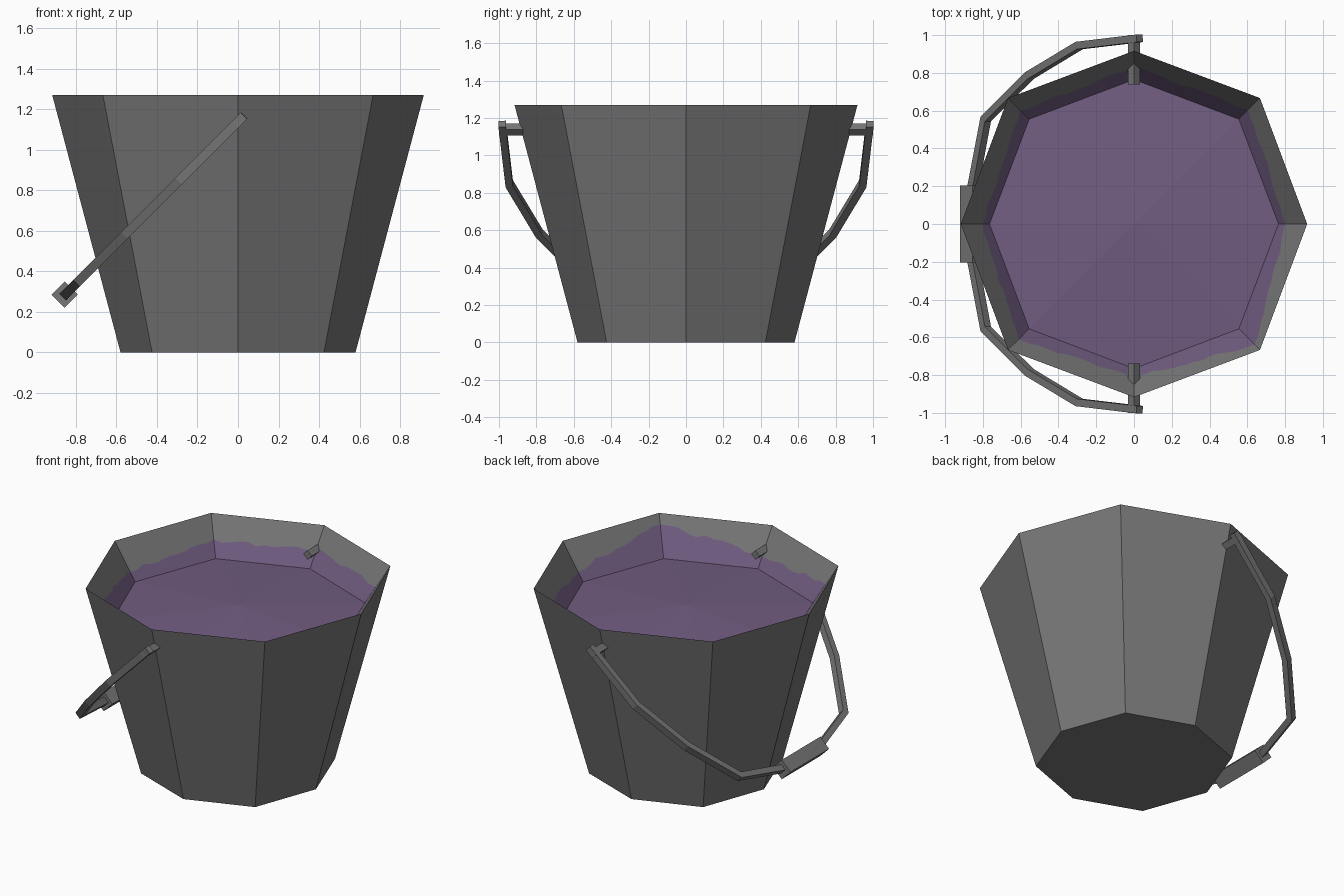
import bpy, bmesh, math, random
from mathutils import Vector, Matrix

if "Cube" in bpy.data.objects:
    bpy.data.objects.remove(bpy.data.objects["Cube"])

random.seed(4)


def material(name, rgb):
    m = bpy.data.materials.new(name)
    m.diffuse_color = (*rgb, 1)
    m.use_nodes = True
    m.node_tree.nodes["Principled BSDF"].inputs["Base Color"].default_value = m.diffuse_color
    return m


GREY = material("grey metal", (0.185, 0.185, 0.185))
PURPLE = material("purple liquid", (0.165, 0.108, 0.22))


def make_object(name, bm, *mats):
    me = bpy.data.meshes.new(name)
    bm.to_mesh(me)
    bm.free()
    for m in mats:
        me.materials.append(m)
    ob = bpy.data.objects.new(name, me)
    bpy.context.collection.objects.link(ob)
    return ob


STEPS = 12  # points along each of the eight sides


def octagon(axis, diag, z):
    """Octagon ring with corners on the axes (axis) and diagonals (diag)."""
    corners = []
    for k in range(8):
        a, r = k * math.pi / 4, diag if k % 2 else axis
        corners.append(Vector((r * math.cos(a), r * math.sin(a), z)))
    return [corners[k].lerp(corners[(k + 1) % 8], j / STEPS)
            for k in range(8) for j in range(STEPS)]


bottom = octagon(0.58, 0.60, 0)
rim = octagon(0.917, 0.943, 1.27)
surface = octagon(0.765, 0.785, 1.035)

# wavy stain edge on the inner wall, as a fraction of its height per corner
stain = [0.27, 0.45, 0.45, 0.38, 0.28, 0.5, 0.3, 0.75]
edge = []
for i, (lo, hi) in enumerate(zip(surface, rim)):
    k, t = i // STEPS, (i % STEPS) / STEPS
    f = stain[k] * (1 - t) + stain[(k + 1) % 8] * t + random.uniform(-0.05, 0.05)
    edge.append(lo.lerp(hi, f))

# bucket: outer wall, inner wall and stained band lofted through the rings
bm = bmesh.new()
rings = [[bm.verts.new(p) for p in ring] for ring in (bottom, rim, edge, surface)]
n = len(bottom)
for s in range(3):
    a, b = rings[s], rings[s + 1]
    for i in range(n):
        j = (i + 1) % n
        bm.faces.new((a[i], a[j], b[j], b[i])).material_index = int(s == 2)
bm.faces.new(rings[0][::-1])
make_object("bucket", bm, GREY, PURPLE)

# liquid: shallow eight-sided dome
bm = bmesh.new()
ring = [bm.verts.new(p) for p in surface[::STEPS]]
top = bm.verts.new((0, 0, 1.085))
for i in range(8):
    bm.faces.new((ring[i], ring[(i + 1) % 8], top))
make_object("liquid", bm, PURPLE)

# handle: rectangular bar swept in a plane hanging 45 degrees towards -x
HINGE_Z = 1.138
half = [(-0.03, 0.983), (0.29, 0.945), (0.555, 0.785), (0.785, 0.555), (0.852, 0.2)]
path = [Vector((d * math.sqrt(2), y)) for d, y in half]
path += [Vector((p.x, -p.y)) for p in reversed(path)]
along = Vector((-1, 0, -1)).normalized()
normal = Vector((-1, 0, 1)).normalized()
bm = bmesh.new()
prev = None
for i, p in enumerate(path):
    d1 = (p - path[max(i - 1, 0)]).normalized()
    d2 = (path[min(i + 1, len(path) - 1)] - p).normalized()
    d = (d1 + d2).normalized()
    side = Vector((-d.y, d.x))
    sect = []
    for u, v in ((-1, -1), (1, -1), (1, 1), (-1, 1)):
        q = p + side * u * 0.02
        sect.append(bm.verts.new(Vector((0, q.y, HINGE_Z)) + along * q.x + normal * v * 0.023))
    if prev:
        for k in range(4):
            bm.faces.new((prev[k], prev[(k + 1) % 4], sect[(k + 1) % 4], sect[k]))
    else:
        bm.faces.new(sect[::-1])
    prev = sect
bm.faces.new(prev)
bmesh.ops.recalc_face_normals(bm, faces=bm.faces)
make_object("handle", bm, GREY)


def bar(name, centre, width, length):
    """Square bar along y, turned 45 degrees to lie in the handle plane."""
    bm = bmesh.new()
    mat = (Matrix.Translation(centre) @ Matrix.Rotation(math.pi / 4, 4, 'Y')
           @ Matrix.Diagonal((width, length, width, 1)))
    bmesh.ops.create_cube(bm, size=1, matrix=mat)
    make_object(name, bm, GREY)


# grip and the two hinge pins through the wall
bar("grip", (-0.856, 0, 0.284), 0.092, 0.41)
for label, s in (("back", 1), ("front", -1)):
    bar(label + "_hinge_pin", (0, s * 0.869, HINGE_Z), 0.044, 0.262)
